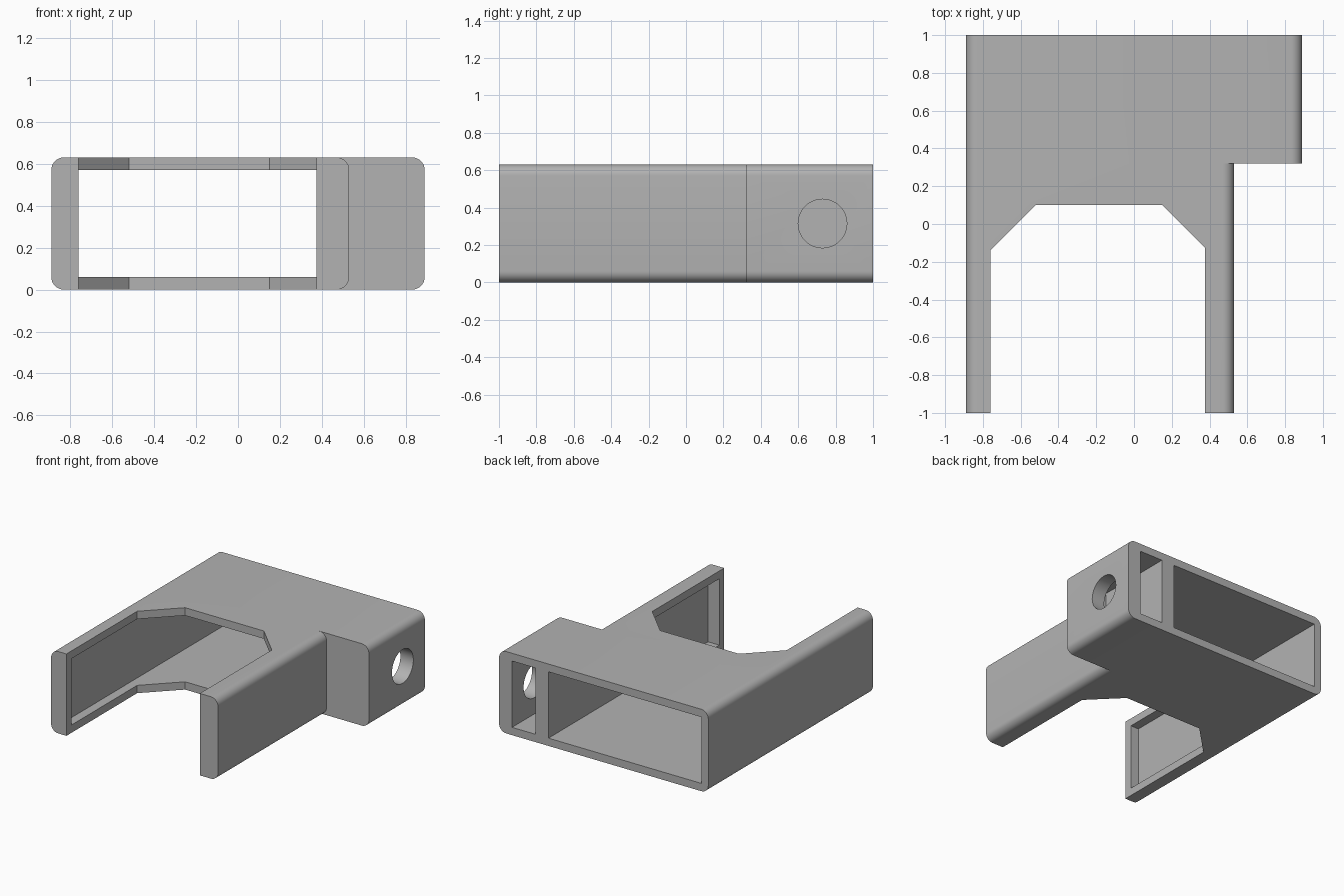
import bpy
import bmesh
from math import radians

cube = bpy.data.objects.get("Cube")
if cube:
    bpy.data.objects.remove(cube, do_unlink=True)

HEIGHT, WALL, ROUND = 0.63, 0.06, 0.06
MID = HEIGHT / 2

grey = bpy.data.materials.new("plain grey")
grey.use_nodes = True
colour = (0.45, 0.45, 0.45, 1)
grey.diffuse_color = colour
grey.node_tree.nodes["Principled BSDF"].inputs["Base Color"].default_value = colour


def make(name, bm):
    bmesh.ops.recalc_face_normals(bm, faces=bm.faces)
    mesh = bpy.data.meshes.new(name)
    bm.to_mesh(mesh)
    bm.free()
    mesh.materials.append(grey)
    obj = bpy.data.objects.new(name, mesh)
    bpy.context.collection.objects.link(obj)
    return obj


def box(name, x0, x1, y0, y1, z0, z1, rounding=0):
    """Box between two corners, with optional rounding of the edges along y."""
    bm = bmesh.new()
    bmesh.ops.create_cube(bm, size=1)
    for v in bm.verts:
        v.co.x = x0 if v.co.x < 0 else x1
        v.co.y = y0 if v.co.y < 0 else y1
        v.co.z = z0 if v.co.z < 0 else z1
    if rounding:
        along = [e for e in bm.edges
                 if abs(e.verts[0].co.y - e.verts[1].co.y) > 0.01]
        bmesh.ops.bevel(bm, geom=along, offset=rounding, segments=8,
                        profile=0.5, affect='EDGES')
    return make(name, bm)


def prism(name, outline, z0, z1):
    """Upright prism over an xy outline."""
    bm = bmesh.new()
    face = bm.faces.new([bm.verts.new((x, y, z0)) for x, y in outline])
    top = bmesh.ops.extrude_face_region(bm, geom=[face])["geom"]
    for v in top:
        if isinstance(v, bmesh.types.BMVert):
            v.co.z = z1
    return make(name, bm)


def combine(target, other, operation):
    mod = target.modifiers.new(other.name, 'BOOLEAN')
    mod.operation = operation
    mod.solver = 'EXACT'
    mod.object = other
    bpy.context.view_layer.objects.active = target
    bpy.ops.object.modifier_apply(modifier=mod.name)
    bpy.data.objects.remove(other, do_unlink=True)


# Two-legged sleeve cut from a long rounded block, plus the wide rear block
body = box("bracket_body", -0.89, 0.53, -1, 0.32, 0, HEIGHT, ROUND)
rear = box("rear_block", -0.89, 0.89, 0.32, 1, 0, HEIGHT, ROUND)
combine(body, rear, 'UNION')

# Main cavity and side pocket, both open at the back
combine(body, box("main_cavity", -0.83, 0.47, -0.94, 1.1, WALL, HEIGHT - WALL), 'DIFFERENCE')
combine(body, box("side_pocket", 0.58, 0.78, 0.38, 1.1, WALL, HEIGHT - WALL), 'DIFFERENCE')

# Chamfered front opening between the legs
opening = [(-0.76, -1.2), (0.375, -1.2), (0.375, -0.125),
           (0.15, 0.1), (-0.52, 0.1), (-0.76, -0.14)]
combine(body, prism("front_opening", opening, -0.1, HEIGHT + 0.1), 'DIFFERENCE')

# Round hole through the outer wall of the side pocket
bpy.ops.mesh.primitive_cylinder_add(vertices=48, radius=0.13, depth=0.3,
                                    location=(0.85, 0.73, MID),
                                    rotation=(0, radians(90), 0))
hole = bpy.context.object
hole.name = "side_hole"
hole.data.materials.append(grey)
combine(body, hole, 'DIFFERENCE')

# Smooth the rounded edges, keep the corners sharp
bpy.ops.object.select_all(action='DESELECT')
body.select_set(True)
bpy.context.view_layer.objects.active = body
bpy.ops.object.shade_smooth_by_angle(angle=radians(30))
